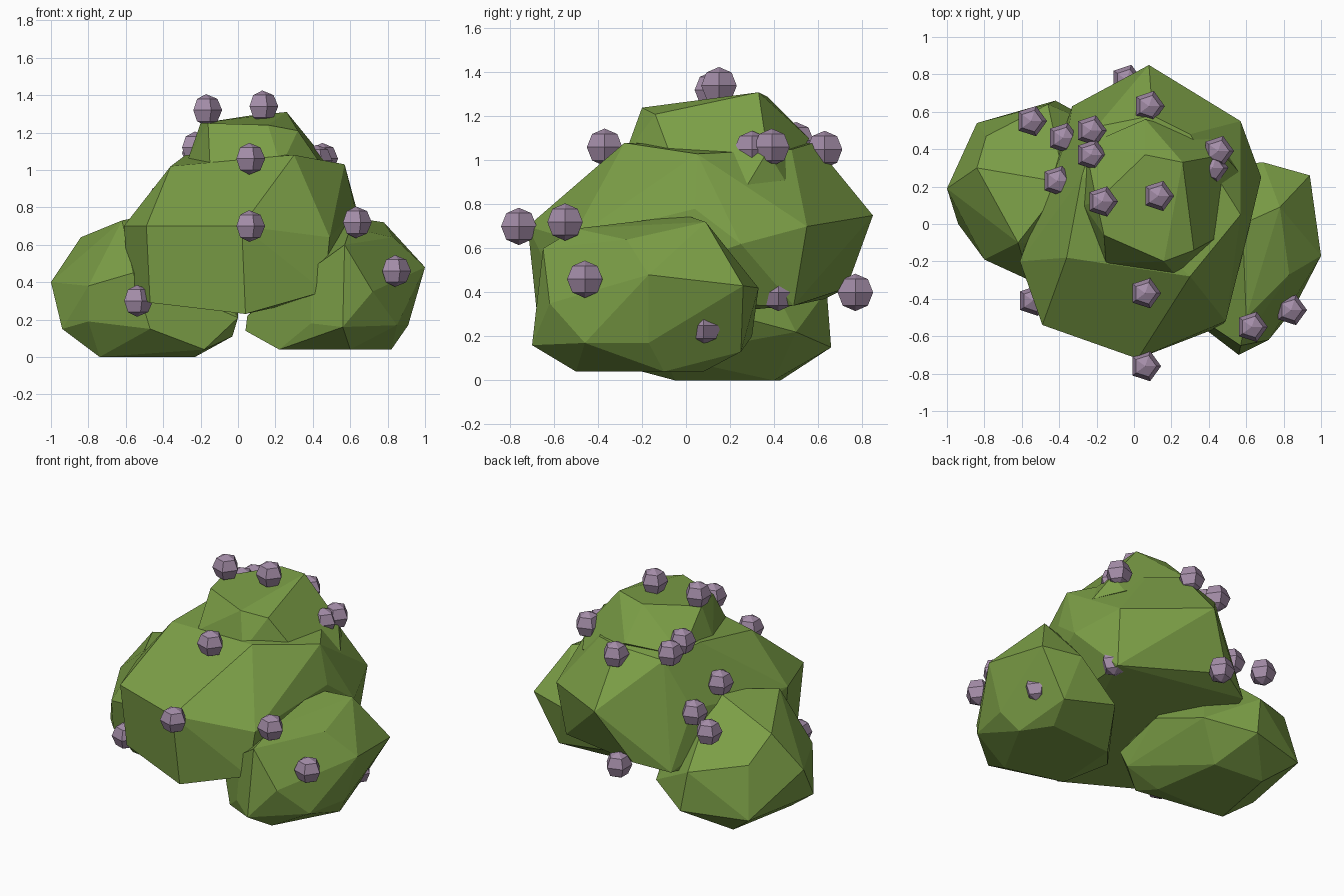
import bpy
import bmesh
import math
from mathutils import Matrix, Vector

default_cube = bpy.data.objects.get("Cube")
if default_cube:
    bpy.data.objects.remove(default_cube, do_unlink=True)


def make_material(name, rgb):
    """Plain flat colour, shown in both viewport and render."""
    material = bpy.data.materials.new(name)
    material.use_nodes = True
    colour = (*rgb, 1)
    material.diffuse_color = colour
    shader = material.node_tree.nodes["Principled BSDF"]
    shader.inputs["Base Color"].default_value = colour
    shader.inputs["Roughness"].default_value = 1
    return material


def finish(bm, name, material):
    """Turn a bmesh into a flat-shaded object in the scene."""
    bmesh.ops.recalc_face_normals(bm, faces=bm.faces)
    mesh = bpy.data.meshes.new(name)
    bm.to_mesh(mesh)
    bm.free()
    mesh.materials.append(material)
    obj = bpy.data.objects.new(name, mesh)
    bpy.context.collection.objects.link(obj)
    return obj


def make_clump(name, corners, material):
    """Faceted leaf mass: convex hull of a few corners, near-flat faces merged."""
    bm = bmesh.new()
    for corner in corners:
        bm.verts.new(Vector(corner))
    hull = bmesh.ops.convex_hull(bm, input=bm.verts)
    loose = {v for v in hull["geom_interior"] + hull["geom_unused"]
             if isinstance(v, bmesh.types.BMVert)}
    bmesh.ops.delete(bm, geom=list(loose), context="VERTS")
    bmesh.ops.dissolve_limit(bm, angle_limit=math.radians(9),
                             verts=bm.verts, edges=bm.edges)
    return finish(bm, name, material)


def make_berry(name, centre, material, radius=.085):
    """Five-sided low-poly ball with a corner towards +x."""
    bm = bmesh.new()
    bmesh.ops.create_uvsphere(bm, u_segments=5, v_segments=4, radius=radius)
    rim = max(bm.verts, key=lambda v: v.co.xy.length)
    turn = Matrix.Rotation(-math.atan2(rim.co.y, rim.co.x), 4, "Z")
    bmesh.ops.transform(bm, matrix=turn, verts=bm.verts)
    berry = finish(bm, name, material)
    berry.location = centre
    return berry


leaf_green = make_material("leaf green", (.2, .345, .062))
berry_purple = make_material("berry purple", (.37, .265, .39))

# Low clump on the model's right
make_clump("right_clump", [
    (-1, .19, .4), (-.79, .47, .48), (-.84, .3, .64), (-.94, 0, .15),
    (-.74, -.05, 0), (-.23, -.05, 0), (-.65, .43, 0), (-.3, .4, 0),
    (-.42, .66, .15), (-.46, .64, .41), (-.84, .54, .15), (-.8, -.19, .38),
    (-.8, -.17, .19), (-.56, -.3, .45), (-.47, -.27, .15), (-.03, -.1, .11),
    (-.18, -.2, .04), (0, -.13, .21), (-.62, -.1, .73), (-.37, .22, .78),
    (0, .2, .3), (-.13, .5, .22),
], leaf_green)

# Low clump on the model's left
make_clump("left_clump", [
    (1, -.17, .48), (.94, .26, .43), (.69, .33, .42), (.56, -.7, .16),
    (.57, -.65, .6), (.78, .09, .72), (.58, 0, .75), (.83, -.27, .64),
    (.6, -.5, .69), (.91, -.17, .17), (.82, -.1, .04), (.6, -.5, .04),
    (.22, -.4, .04), (.25, .05, .04), (.04, -.2, .14), (.05, -.2, .22),
    (.76, .25, .13), (.4, .3, .2), (.85, -.46, .17), (.72, -.62, .35),
    (.39, -.57, .18), (.39, -.53, .47), (.28, -.43, .33), (.7, .08, .04),
], leaf_green)

# Large middle clump
make_clump("middle_clump", [
    (.08, .85, .75), (.57, .55, .7), (.54, .49, .34), (-.12, .73, .42),
    (.57, .05, 1.03), (.63, .04, .78), (.68, .25, .62), (.3, .48, 1.05),
    (.3, -.28, 1.08), (-.36, -.18, 1.02), (-.28, .25, 1.08), (-.36, .45, .73),
    (-.33, .63, .37), (-.61, -.2, .7), (-.58, -.2, .33), (-.49, -.54, .7),
    (-.47, -.5, .29), (.02, -.72, .7), (.04, -.67, .23), (.49, -.52, .64),
    (.46, -.55, .35), (.1, .58, 1.08), (-.2, .52, 1.04),
], leaf_green)

# Small crown clump
make_clump("crown_clump", [
    (.26, .33, 1.31), (-.16, -.06, 1.25), (.16, -.2, 1.24), (.32, -.14, 1.21),
    (-.15, -.21, 1.03), (.23, -.28, 1.02), (.43, -.08, 1.05), (.48, .37, 1.04),
    (.45, .45, .91), (.06, .37, 1.29), (.06, .56, 1.1), (-.2, .12, 1.25),
    (-.27, .1, 1.05), (-.26, .42, 1.05), (.56, .28, .89),
], leaf_green)

# Berries resting on the leaves
berry_centres = [
    (.06, -.76, .7), (.06, -.37, 1.06), (.63, -.55, .72), (.84, -.46, .46),
    (-.54, -.41, .3), (.13, .15, 1.34), (-.17, .12, 1.32), (.08, .63, 1.05),
    (.45, .39, 1.06), (.42, .3, 1.05), (-.23, .5, 1.09), (-.23, .37, 1.12),
    (-.38, .46, .72), (-.41, .23, .84), (-.55, .55, .67), (-.04, .77, .4),
    (.51, .42, .4), (.83, .08, .25),
]
for number, centre in enumerate(berry_centres, start=1):
    make_berry(f"berry_{number}", centre, berry_purple)
